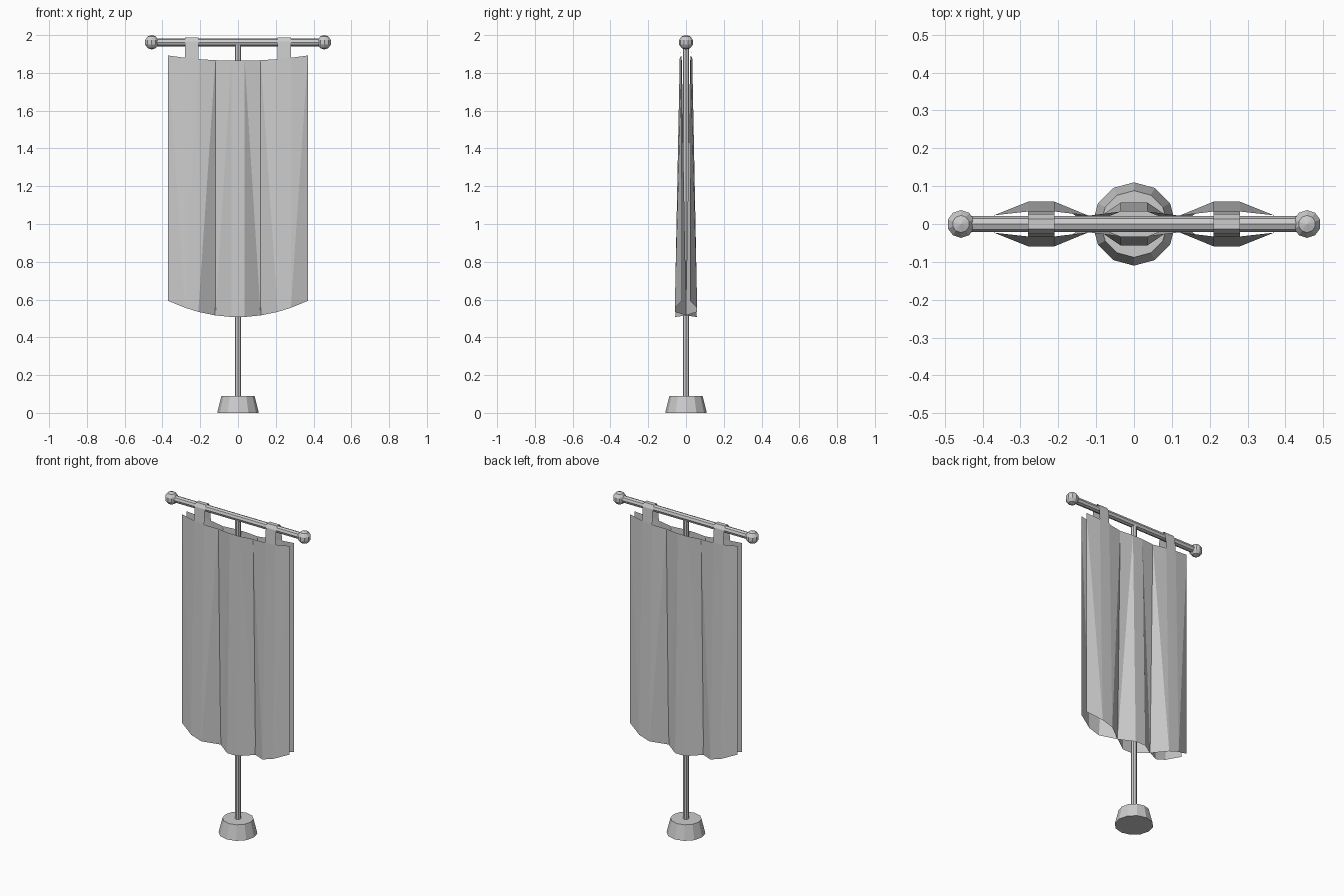
import bpy, bmesh, math
from mathutils import Matrix

cube = bpy.data.objects.get("Cube")
if cube:
    bpy.data.objects.remove(cube, do_unlink=True)

grey = bpy.data.materials.new("plain_grey")
grey.use_nodes = True
colour = (0.6, 0.6, 0.6, 1)
grey.diffuse_color = colour
grey.node_tree.nodes["Principled BSDF"].inputs["Base Color"].default_value = colour


def finish(name, bm):
    mesh = bpy.data.meshes.new(name)
    bm.to_mesh(mesh)
    bm.free()
    mesh.materials.append(grey)
    obj = bpy.data.objects.new(name, mesh)
    bpy.context.scene.collection.objects.link(obj)
    return obj


def cone(name, sides, r1, r2, length, matrix):
    bm = bmesh.new()
    bmesh.ops.create_cone(bm, cap_ends=True, segments=sides, radius1=r1,
                          radius2=r2, depth=length, matrix=matrix)
    return finish(name, bm)


BAR_Z = 1.962

# Stand: weighted foot, upright pole and crossbar
cone("base", 12, 0.11, 0.088, 0.09, Matrix.Translation((0, 0, 0.045)))
cone("pole", 8, 0.017, 0.017, 1.87, Matrix.Translation((0, 0, 1.025)))
cone("crossbar", 8, 0.021, 0.021, 0.86,
     Matrix.Translation((0, 0, BAR_Z)) @ Matrix.Rotation(math.pi / 2, 4, 'Y'))

# Ball ends on the crossbar
for side, label in ((1, "left"), (-1, "right")):
    bm = bmesh.new()
    bmesh.ops.create_uvsphere(bm, u_segments=10, v_segments=5, radius=0.0385,
                              matrix=Matrix.Translation((side * 0.457, 0, BAR_Z)))
    finish(label + "_ball_end", bm)

# Half profile of the cloth: x, top depth, bottom depth, top height
HALF = [(0.035, 0.033, 0.057, 1.866), (0.12, 0.022, -0.001, 1.867),
        (0.21, 0.033, 0.059, 1.873), (0.28, 0.033, 0.059, 1.88),
        (0.37, 0.023, 0.022, 1.892)]
PROFILE = [(-x, a, b, z) for x, a, b, z in reversed(HALF)] + HALF


def add_face(bm, verts, side):
    face = bm.faces.new(verts)
    face.normal_update()
    if face.normal.y * side < 0:
        face.normal_flip()


# Two pleated sheets, flaring towards a curved hem
for side, label in ((-1, "front"), (1, "back")):
    bm = bmesh.new()
    top = [bm.verts.new((x, side * a, z)) for x, a, b, z in PROFILE]
    low = [bm.verts.new((x, side * b, 0.507 + 0.63 * x * x)) for x, a, b, z in PROFILE]
    for i in range(len(PROFILE) - 1):
        # Order each panel from the middle outwards so the creases mirror
        n, f = sorted((i, i + 1), key=lambda k: abs(PROFILE[k][0]))
        if abs(PROFILE[f][0]) > 0.3:
            n, f = f, n
        add_face(bm, (top[n], low[n], low[f]), side)
        add_face(bm, (top[n], low[f], top[f]), side)
    finish(label + "_cloth", bm)

# Straps joining the sheets over the crossbar
ARCH = [(-0.033, 0), (-0.026, 1.965), (-0.013, 1.987),
        (0.013, 1.987), (0.026, 1.965), (0.033, 0)]
for side, label in ((1, "left"), (-1, "right")):
    bm = bmesh.new()
    rows = [[bm.verts.new((side * x, y, z or foot)) for y, z in ARCH]
            for x, foot in ((0.21, 1.873), (0.28, 1.88))]
    for i in range(len(ARCH) - 1):
        bm.faces.new((rows[0][i], rows[1][i], rows[1][i + 1], rows[0][i + 1]))
    if side < 0:
        bmesh.ops.reverse_faces(bm, faces=bm.faces[:])
    finish(label + "_strap", bm)
